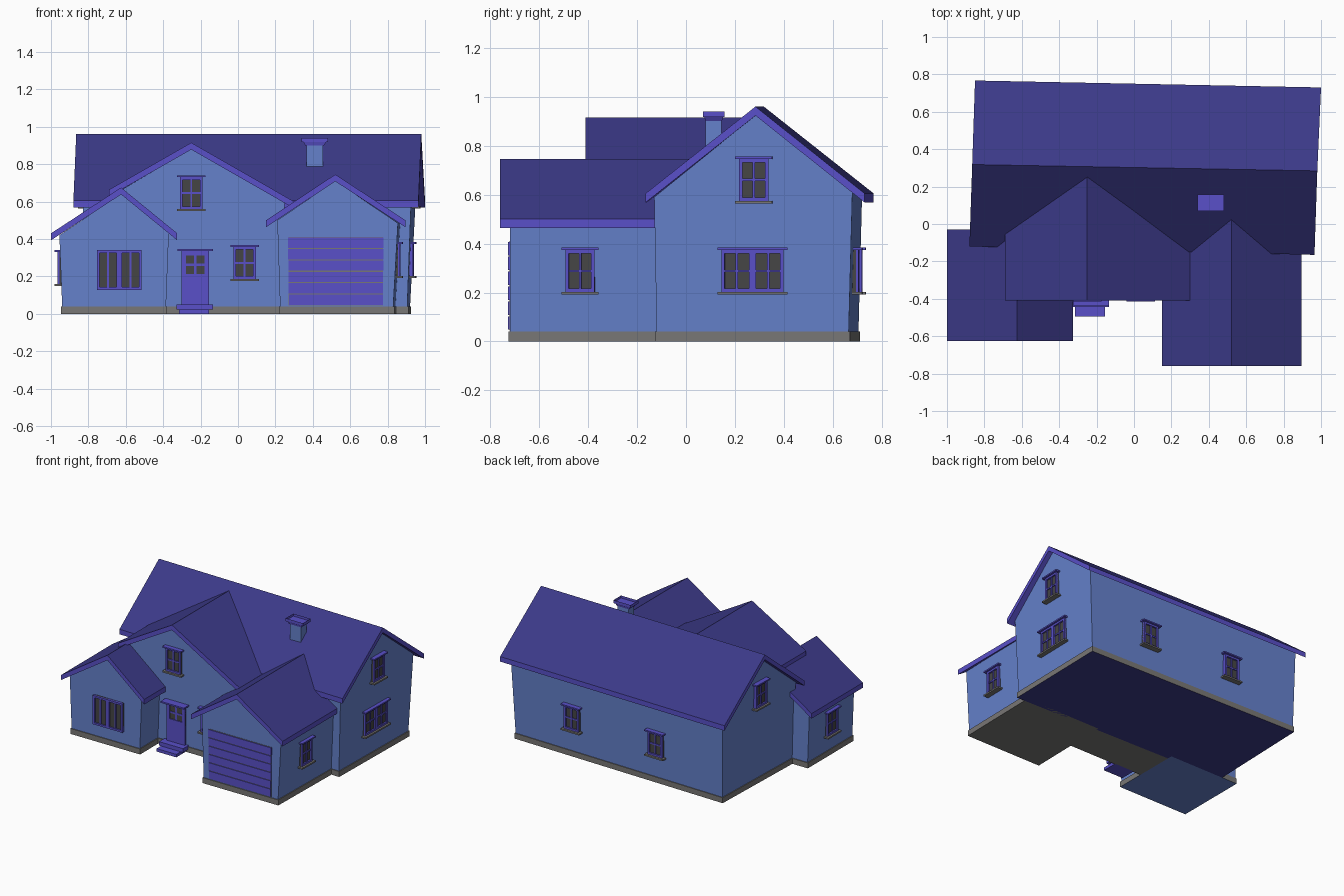
import bpy, bmesh, math
from mathutils import Matrix, Vector

if "Cube" in bpy.data.objects:
    bpy.data.objects.remove(bpy.data.objects["Cube"])


def material(name, rgb):
    m = bpy.data.materials.new(name)
    m.diffuse_color = (*rgb, 1)
    m.use_nodes = True
    m.node_tree.nodes["Principled BSDF"].inputs["Base Color"].default_value = m.diffuse_color
    return m


WALL, ROOF, TRIM, STONE, GLASS = range(5)
MATS = [material("wall_blue", (0.13, 0.22, 0.60)),
        material("roof_indigo", (0.045, 0.042, 0.25)),
        material("trim_violet", (0.10, 0.08, 0.58)),
        material("stone_grey", (0.19, 0.185, 0.18)),
        material("glass_dark", (0.06, 0.06, 0.06))]


def finish(name, bm, matrix=None):
    bmesh.ops.recalc_face_normals(bm, faces=bm.faces)
    me = bpy.data.meshes.new(name)
    bm.to_mesh(me)
    bm.free()
    for m in MATS:
        me.materials.append(m)
    ob = bpy.data.objects.new(name, me)
    bpy.context.collection.objects.link(ob)
    if matrix:
        ob.matrix_world = matrix
    return ob


def add_box(bm, lo, hi, mat):
    lo, hi = Vector(lo), Vector(hi)
    size = hi - lo
    mx = Matrix.Translation((lo + hi) / 2) @ Matrix.Diagonal((*size, 1))
    geo = bmesh.ops.create_cube(bm, size=1, matrix=mx)
    for f in {f for v in geo["verts"] for f in v.link_faces}:
        f.material_index = mat


def add_loft(bm, a, b, mat):
    """Closed solid between two matching outlines; returns the side faces."""
    va, vb = [bm.verts.new(p) for p in a], [bm.verts.new(p) for p in b]
    n = len(a)
    sides = [bm.faces.new((va[i], va[(i + 1) % n], vb[(i + 1) % n], vb[i])) for i in range(n)]
    for f in sides + [bm.faces.new(va), bm.faces.new(vb)]:
        f.material_index = mat
    return sides


def body(name, a, b, floor):
    """Gabled wall block plus foundation; outlines run base, eave, peak, eave, base."""
    bm = bmesh.new()
    add_loft(bm, a, b, WALL)
    finish(name + "_walls", bm)
    base = [Vector(p) for p in (a[0], a[4], b[4], b[0])]
    mid = sum(base, Vector()) / 4
    for p in base:
        p.x += math.copysign(0.006, p.x - mid.x)
        p.y += math.copysign(0.006, p.y - mid.y)
    bm = bmesh.new()
    add_loft(bm, [(p.x, p.y, 0) for p in base], [(p.x, p.y, 0.04) for p in base], STONE)
    bm.faces.ensure_lookup_table()
    bm.faces[4].material_index = floor
    finish(name + "_foundation", bm)


def roof(name, a, b, t=0.037):
    """Two-slope slab from eave, ridge, eave outlines at each end."""
    def ring(pts):
        return pts + [(x, y, z - t) for x, y, z in reversed(pts)]
    bm = bmesh.new()
    sides = add_loft(bm, ring(a), ring(b), TRIM)
    for f in sides[:2]:
        f.material_index = ROOF
    finish(name, bm)


def main_roof_y(x, z):
    return 0.302 - 0.019 * x - (0.96 - z) / 0.8


# Main block
body("main",
     [(-.815, -.085, .04), (-.83, -.09, .60), (-.82, .318, .925), (-.80, .72, .61), (-.79, .705, .04)],
     [(.905, -.12, .04), (.925, -.13, .59), (.945, .285, .925), (.95, .68, .61), (.92, .665, .04)], ROOF)
roof("main_roof",
     [(-.88, -.12, .605), (-.865, .318, .96), (-.85, .767, .605)],
     [(.965, -.165, .605), (.98, .284, .96), (1.0, .73, .605)])


# Front-facing wings
def wing(name, xs, zs, y0, y1, floor, skew=0):
    (bl, tl, pk, tr, br), (zl, zp, zr) = xs, zs
    prof = [(bl, .04), (tl, zl), (pk, zp), (tr, zr), (br, .04)]
    body(name, [(x, y0, z) for x, z in prof], [(x + skew, y1, z) for x, z in prof], floor)


wing("left_wing", (-.94, -.955, -.625, -.37, -.385), (.42, .64, .43), -.59, -.07, WALL)
wing("centre", (-.63, -.645, -.25, .25, .24), (.65, .88, .593), -.38, -.07, STONE)
wing("garage", (.225, .21, .52, .855, .83), (.50, .71, .485), -.72, -.10, STONE, .012)

prof = [(-1.0, .43), (-.625, .675), (-.325, .43)]
roof("left_wing_roof", [(x, -.625, z) for x, z in prof], [(x, -.03, z) for x, z in prof])
for name, y0, prof in (("centre_roof", -.41, [(-.69, .663), (-.25, .915), (.30, .60)]),
                       ("garage_roof", -.76, [(.15, .50), (.52, .745), (.895, .50)])):
    roof(name, [(x, y0, z) for x, z in prof],
         [(x, max(main_roof_y(x, z), -.12), z) for x, z in prof])


# Windows: local x across, -y outward, origin at bottom centre
def add_panes(bm, x0, x1, z0, z1, cols, rows, depth=.018, frame=.014, bar=.01):
    add_box(bm, (x0, -.007, z0), (x1, .02, z1), GLASS)
    for lo, hi in ((x0, x0 + frame), (x1 - frame, x1)):
        add_box(bm, (lo, -depth, z0), (hi, .02, z1), TRIM)
    for lo, hi in ((z0, z0 + frame), (z1 - frame, z1)):
        add_box(bm, (x0 + frame, -depth, lo), (x1 - frame, .02, hi), TRIM)
    for i in range(1, cols):
        x = x0 + (x1 - x0) * i / cols
        add_box(bm, (x - bar / 2, -depth + .004, z0 + frame), (x + bar / 2, 0, z1 - frame), TRIM)
    for i in range(1, rows):
        z = z0 + (z1 - z0) * i / rows
        add_box(bm, (x0 + frame, -depth + .004, z - bar / 2), (x1 - frame, 0, z + bar / 2), TRIM)


def window(name, x, y, z, angle=0, w=.12, h=.17, sashes=1, rows=2, sill=True):
    bm = bmesh.new()
    for i in range(sashes):
        x0 = -w / 2 + w * i / sashes
        add_panes(bm, x0, x0 + w / sashes, 0, h, 2, rows)
    if sill:
        e = w / 2 + .016
        add_box(bm, (-e, -.032, h), (e, .02, h + .01), TRIM)
        add_box(bm, (-e, -.032, -.011), (e, .02, 0), STONE)
    finish(name, bm, Matrix.Translation((x, y, z)) @ Matrix.Rotation(math.radians(angle), 4, 'Z'))


window("front_window", .035, -.382, .187)
window("front_upper_window", -.25, -.382, .56)
window("front_large_window", -.635, -.592, .128, w=.24, h=.212, sashes=2, rows=1, sill=False)
window("right_double_window", .92, .272, .203, 89, w=.255, sashes=2)
window("right_upper_window", .94, .277, .575, 88)
window("garage_side_window", .85, -.433, .203, 89)
window("left_wing_window", -.948, -.33, .16, -90)
window("left_upper_window", -.821, .315, .575, -92)
for i, x in enumerate((.44, -.25)):
    window(f"back_window_{i + 1}", x, .698 - .02 * x, .203, 178.8)

# Front door with glazing and lintel
bm = bmesh.new()
add_box(bm, (-.302, -.397, .05), (-.155, -.37, .19), TRIM)
for v in bm.verts:
    v.co.y += .383
    v.co.x += .2285
add_panes(bm, -.0735, .0735, .19, .335, 2, 2, depth=.014, frame=.024, bar=.014)
add_box(bm, (-.095, -.055, .335), (.095, .02, .346), TRIM)
finish("front_door", bm, Matrix.Translation((-.2285, -.383, 0)))

# Entry steps
bm = bmesh.new()
add_box(bm, (-.33, -.445, .022), (-.135, -.38, .05), TRIM)
add_box(bm, (-.315, -.495, 0), (-.155, -.38, .022), TRIM)
finish("entry_steps", bm)

# Garage door: stacked panels over a grey backing
bm = bmesh.new()
add_box(bm, (.27, -.722, .045), (.775, -.70, .41), STONE)
step = .365 / 6
for i in range(6):
    z = .045 + i * step
    add_box(bm, (.272 - i * .001, -.727, z + .003), (.774 + i * .001, -.71, z + step - .003), TRIM)
finish("garage_door", bm)

# Chimney with a flared hollow cap
bm = bmesh.new()
add_box(bm, (.365, .08, .72), (.455, .145, .91), WALL)
finish("chimney", bm)
bm = bmesh.new()


def ring(dx, dy, z):
    return [(.41 + sx * dx, .113 + sy * dy, z) for sx, sy in ((-1, -1), (1, -1), (1, 1), (-1, 1))]


add_loft(bm, ring(.05, .034, .90), ring(.06, .038, .918), TRIM)
sides = add_loft(bm, ring(.07, .044, .918), ring(.07, .044, .94), TRIM)
top = max(bm.faces, key=lambda f: f.calc_center_median().z)
bmesh.ops.inset_region(bm, faces=[top], thickness=.02)
for v in top.verts:
    v.co.z -= .018
finish("chimney_cap", bm)
